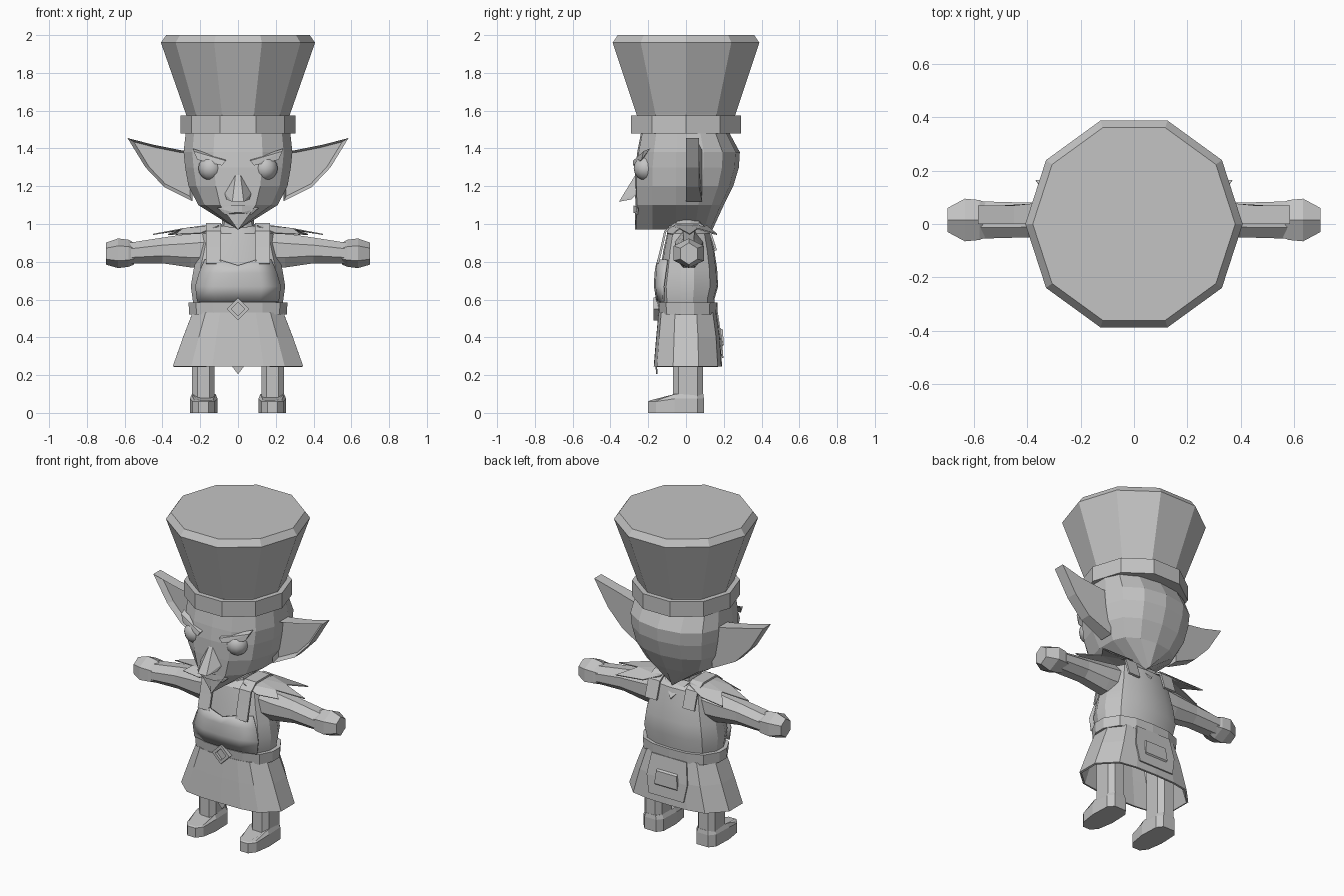
import bpy, bmesh, math
from mathutils import Matrix

if "Cube" in bpy.data.objects:
    bpy.data.objects.remove(bpy.data.objects["Cube"])

grey = bpy.data.materials.new("plain_grey")
grey.diffuse_color = (0.55, 0.55, 0.55, 1)
grey.use_nodes = True
grey.node_tree.nodes["Principled BSDF"].inputs["Base Color"].default_value = grey.diffuse_color


def make(name, bm, mirror=False, thick=0, smooth=0):
    bmesh.ops.remove_doubles(bm, verts=bm.verts, dist=0.0005)
    bmesh.ops.recalc_face_normals(bm, faces=bm.faces)
    me = bpy.data.meshes.new(name)
    bm.to_mesh(me)
    bm.free()
    me.materials.append(grey)
    ob = bpy.data.objects.new(name, me)
    bpy.context.collection.objects.link(ob)
    if smooth:
        bpy.context.view_layer.objects.active = ob
        ob.select_set(True)
        bpy.ops.object.shade_smooth_by_angle(angle=math.radians(smooth))
        ob.select_set(False)
    if thick:
        m = ob.modifiers.new("thickness", 'SOLIDIFY')
        m.thickness, m.offset = thick, 0
    if mirror:
        m = ob.modifiers.new("mirror", 'MIRROR')
        m.use_mirror_merge = False
    return ob


def loft(name, rings, closed=True, caps=True, **kw):
    bm = bmesh.new()
    rows = [[bm.verts.new(p) for p in r] for r in rings]
    n = len(rows[0])
    for a, b in zip(rows, rows[1:]):
        for i in range(n if closed else n - 1):
            j = (i + 1) % n
            bm.faces.new((a[i], a[j], b[j], b[i]))
    if closed and caps:
        bm.faces.new(rows[0])
        bm.faces.new(rows[-1])
    return make(name, bm, **kw)


def hull(name, pts, **kw):
    bm = bmesh.new()
    for p in pts:
        bm.verts.new(p)
    bmesh.ops.convex_hull(bm, input=bm.verts)
    bmesh.ops.dissolve_limit(bm, angle_limit=0.03, verts=bm.verts, edges=bm.edges)
    return make(name, bm, **kw)


def sheet(name, pts, thick=0.008, **kw):
    bm = bmesh.new()
    bm.faces.new([bm.verts.new(p) for p in pts])
    return make(name, bm, thick=thick, **kw)


def outlines(pattern, rows):
    """Symmetric rings from a half pattern; rows are (z, half width, front depth, back depth)."""
    rings = []
    for z, w, f, b in rows:
        half = [(w * x, y * (f if y < 0 else b)) for x, y in pattern]
        full = half + [(-x, y) for x, y in half[-2:0:-1]]
        rings.append([(x, y, z) for x, y in full])
    return rings


def circle(n, r, z):
    return [(r * math.cos(math.tau * i / n), r * math.sin(math.tau * i / n), z) for i in range(n)]


# Tall ten-sided hat with a band
loft("hat_crown", [circle(10, r, z) for r, z in
     ((0.265, 1.54), (0.275, 1.58), (0.408, 1.96), (0.38, 2.0))])
loft("hat_band", [circle(10, 0.305, z) for z in (1.48, 1.575)])

# Head with a keel-shaped jaw
HEAD = [(0, -1), (0.45, -0.97), (0.84, -0.66), (1, -0.2), (1, 0.33), (0.86, 0.68), (0.5, 0.92), (0, 1)]
loft("head", outlines(HEAD, (
    (0.97, 0.002, 0.27, 0.14), (1.10, 0.21, 0.268, 0.20), (1.20, 0.262, 0.27, 0.25),
    (1.30, 0.28, 0.268, 0.28), (1.38, 0.288, 0.258, 0.285), (1.50, 0.275, 0.235, 0.22))))

# Wedge nose, thin lip, angry brows and round eyes
hull("nose", [(s * x, y, z) for s in (-1, 1) for x, y, z in (
    (0.012, -0.262, 1.27), (0.075, -0.25, 1.17), (0.03, -0.355, 1.118), (0.06, -0.29, 1.13), (0.03, -0.25, 1.18))])
hull("lips", [(s * x, y, z) for s in (-1, 1) for x, y, z in (
    (0.11, -0.25, 1.085), (0.02, -0.278, 1.10), (0.02, -0.278, 1.06), (0.07, -0.255, 1.05))])
hull("brow", [(0.062, -0.255, 1.34), (0.065, -0.28, 1.335), (0.24, -0.19, 1.40), (0.235, -0.225, 1.385),
              (0.215, -0.235, 1.34), (0.085, -0.28, 1.31), (0.085, -0.25, 1.31)], mirror=True)
bm = bmesh.new()
bmesh.ops.create_uvsphere(bm, u_segments=12, v_segments=8, radius=0.065,
                          matrix=Matrix.Translation((0.145, -0.212, 1.295)))
make("eye", bm, mirror=True, smooth=40)

# Pointed ears: outer rim with a recessed front
EAR = [(0.24, 1.39), (0.30, 1.39), (0.45, 1.42), (0.585, 1.455), (0.49, 1.30), (0.39, 1.195), (0.24, 1.12)]
bm = bmesh.new()
front = [bm.verts.new((x, 0.0, z)) for x, z in EAR]
inner = [bm.verts.new((0.345 + (x - 0.345) * 0.86, 0.035, 1.31 + (z - 1.31) * 0.86)) for x, z in EAR]
back = [bm.verts.new((x, 0.07 if x > 0.3 else 0.085, z)) for x, z in EAR]
for i in range(len(EAR)):
    j = (i + 1) % len(EAR)
    bm.faces.new((front[i], front[j], inner[j], inner[i]))
    bm.faces.new((front[i], back[i], back[j], front[j]))
bm.faces.new(inner)
bm.faces.new(back)
make("ear", bm, mirror=True)

# Torso, neck, belt and flared hollow skirt
BODY = [(0, -1), (0.5, -0.95), (0.85, -0.7), (1, -0.2), (1, 0.25), (0.8, 0.75), (0.45, 0.96), (0, 1)]
loft("torso", outlines(BODY, (
    (0.50, 0.225, 0.135, 0.15), (0.60, 0.24, 0.145, 0.15), (0.67, 0.25, 0.15, 0.17), (0.76, 0.235, 0.135, 0.165),
    (0.86, 0.21, 0.12, 0.15), (0.95, 0.19, 0.10, 0.13), (0.99, 0.10, 0.06, 0.08))), smooth=25)
loft("neck", outlines(BODY, ((0.96, 0.09, 0.07, 0.09), (1.06, 0.08, 0.07, 0.09))))
loft("belt", outlines(BODY, ((0.52, 0.258, 0.145, 0.165), (0.585, 0.262, 0.152, 0.168))))
SKIRT = [(0, -1), (0.4, -0.99), (0.72, -0.9), (1, -0.4), (1, 0.35), (0.72, 0.88), (0.4, 0.98), (0, 1)]
loft("skirt", outlines(SKIRT, (
    (0.53, 0.235, 0.14, 0.155), (0.40, 0.285, 0.152, 0.175), (0.245, 0.34, 0.165, 0.185))),
    caps=False, thick=0.012)

# Apron bib with shoulder straps, front point and diamond buckle
BIB = [(0.59, 0.215, -0.152, -0.118), (0.67, 0.225, -0.165, -0.12), (0.74, 0.205, -0.162, -0.11), (0.81, 0.175, -0.155, -0.10)]
loft("apron_bib", [[(x, y, z - (0.03 if k == 3 and x == 0 else 0)) for x, y in
     ((-w, s), (-w * 0.55, f + 0.008), (0, f), (w * 0.55, f + 0.008), (w, s))]
     for k, (z, w, f, s) in enumerate(BIB)], closed=False, thick=0.01, smooth=40)
STRAP = [(-0.15, 0.79), (-0.128, 0.88), (-0.11, 0.96), (-0.06, 1.0), (0.07, 1.0), (0.125, 0.965), (0.158, 0.86)]
loft("apron_strap", [[(x, y, z) for x in (0.09, 0.17)] for y, z in STRAP],
     closed=False, thick=0.012, mirror=True)
sheet("skirt_point", [(-0.05, -0.158, 0.27), (0.05, -0.158, 0.27), (0, -0.155, 0.205)])
bm = bmesh.new()
rows = [[bm.verts.new((r * dx, y, 0.55 + r * dz)) for dx, dz in ((1, 0), (0, 1), (-1, 0), (0, -1))]
        for r, y in ((0.06, -0.14), (0.06, -0.172), (0.036, -0.172), (0.036, -0.156))]
for a, b in zip(rows, rows[1:]):
    for i in range(4):
        bm.faces.new((a[i], a[(i + 1) % 4], b[(i + 1) % 4], b[i]))
bm.faces.new(rows[-1])
make("buckle", bm)

# Cloth panel and pouch hanging at the back, collar point between the straps
loft("back_cloth", [[(x, y, z) for x in (-w, 0, w)] for z, w, y in
     ((0.53, 0.12, 0.165), (0.40, 0.14, 0.185), (0.29, 0.12, 0.194))], closed=False, thick=0.008)
hull("back_pouch", [(s * x, y, z) for s in (-1, 1) for x, y, z in (
    (0.07, 0.16, 0.46), (0.07, 0.195, 0.44), (0.08, 0.2, 0.36), (0.06, 0.17, 0.33))])
sheet("back_collar", [(-0.09, 0.085, 0.995), (0.09, 0.085, 0.995), (0, 0.152, 0.89)])

# Ragged shoulder capes
CAPE_IN = [(0.10, -0.09, 0.99), (0.10, 0.0, 1.0), (0.10, 0.11, 0.99)]
TIPS = [(0.20, -0.10, 0.95), (0.33, -0.07, 0.945), (0.29, -0.035, 0.975), (0.45, 0.02, 0.945),
        (0.29, 0.06, 0.975), (0.37, 0.165, 0.945), (0.20, 0.14, 0.95)]
bm = bmesh.new()
tips = [bm.verts.new(p) for p in TIPS]
ins = [bm.verts.new(p) for p in CAPE_IN]
for f in ((ins[0], tips[0], tips[1], tips[2]), (ins[0], tips[2], ins[1]), (ins[1], tips[2], tips[3], tips[4]),
          (ins[1], tips[4], ins[2]), (ins[2], tips[4], tips[5], tips[6])):
    bm.faces.new(f)
make("shoulder_cape", bm, mirror=True, thick=0.006)


# Eight-sided arms and faceted fists
def across(x, zc, ry, rz, n=8):
    k = 1 / math.cos(math.pi / n)
    return [(x, 0.015 + ry * k * math.cos(math.tau * (i + 0.5) / n),
             zc + rz * k * math.sin(math.tau * (i + 0.5) / n)) for i in range(n)]


loft("arm", [across(*r) for r in ((0.15, 0.865, 0.075, 0.10), (0.25, 0.86, 0.072, 0.09),
     (0.40, 0.86, 0.065, 0.068), (0.58, 0.845, 0.07, 0.055))], mirror=True)
loft("hand", [across(*r, n=6) for r in ((0.55, 0.843, 0.062, 0.05), (0.58, 0.845, 0.075, 0.062),
     (0.635, 0.845, 0.08, 0.068), (0.70, 0.843, 0.045, 0.05))], mirror=True)

# Legs and pointed-toe shoes
LEG = [(0.125, -0.04), (0.15, -0.07), (0.215, -0.07), (0.243, -0.04), (0.243, 0.06), (0.215, 0.09), (0.15, 0.09), (0.125, 0.06)]
loft("leg", [[(x, y, z) for x, y in LEG] for z in (0.05, 0.52)], mirror=True)
SHOE = [(0.108, -0.06), (0.125, -0.16), (0.155, -0.2), (0.21, -0.2), (0.24, -0.16), (0.255, -0.06), (0.25, 0.06),
        (0.22, 0.095), (0.14, 0.095), (0.113, 0.06)]
loft("shoe", [[(x, y, 0) for x, y in SHOE],
              [(x, y, 0.06 if y < -0.1 else 0.075) for x, y in SHOE],
              [(0.182 + (x - 0.182) * 0.85, y * 0.96, 0.066 if y < -0.1 else 0.1) for x, y in SHOE]], mirror=True)
